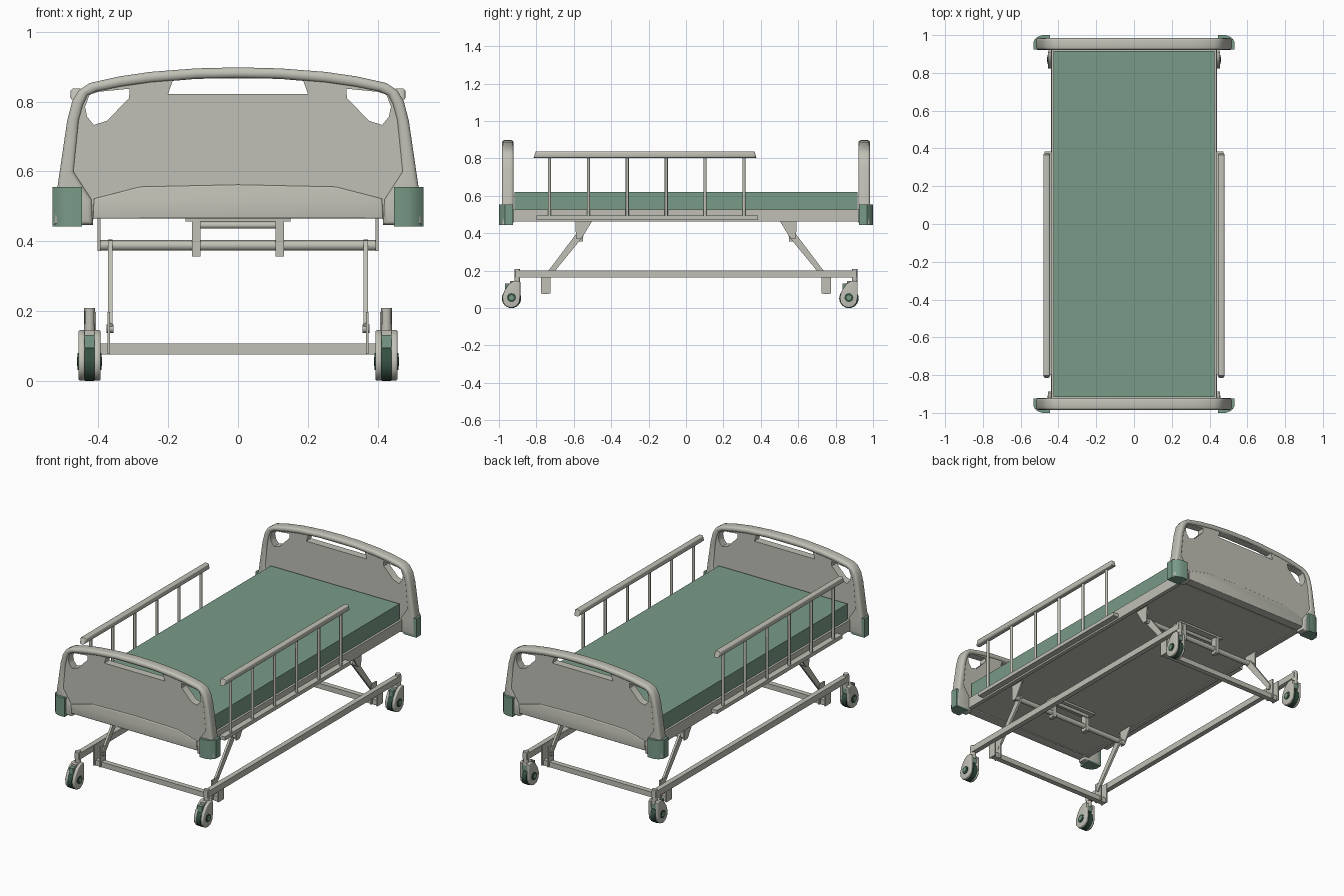
import bpy, bmesh, math
from mathutils import Vector

if "Cube" in bpy.data.objects:
    bpy.data.objects.remove(bpy.data.objects["Cube"])


def material(name, rgb):
    m = bpy.data.materials.new(name)
    m.diffuse_color = (*rgb, 1)
    m.use_nodes = True
    m.node_tree.nodes["Principled BSDF"].inputs["Base Color"].default_value = m.diffuse_color
    return m


GREY = material("warm_grey", (0.53, 0.53, 0.47))
GREEN = material("sage_green", (0.19, 0.325, 0.245))
TYRE = material("deep_green", (0.035, 0.08, 0.055))
R90 = math.pi / 2


def finish(ob, name, mat, bevel=0.0):
    ob.name = name
    ob.data.materials.clear()
    ob.data.materials.append(mat)
    if bevel:
        b = ob.modifiers.new("edge", 'BEVEL')
        b.width, b.segments = bevel, 2
    return ob


def box(name, x, y, z, mat, bevel=0.0):
    """Box from three (low, high) ranges."""
    r = (x, y, z)
    bpy.ops.mesh.primitive_cube_add(size=1, location=[(a + b) / 2 for a, b in r])
    ob = bpy.context.object
    for v in ob.data.vertices:
        v.co = [c * abs(b - a) for c, (a, b) in zip(v.co, r)]
    return finish(ob, name, mat, bevel)


def rod(name, p, q, radius, mat, sides=12):
    """Cylinder between two points."""
    p, q = Vector(p), Vector(q)
    bpy.ops.mesh.primitive_cylinder_add(vertices=sides, radius=radius, depth=(q - p).length,
                                        location=(p + q) / 2)
    ob = bpy.context.object
    ob.rotation_euler = (q - p).to_track_quat('Z', 'Y').to_euler()
    bpy.ops.object.shade_smooth_by_angle(angle=math.radians(50))
    return finish(ob, name, mat)


def plate(name, loops, plane, centre, depth, mat, bevel=0.0):
    """Filled outline (later loops are holes), thickened across its plane."""
    cu = bpy.data.curves.new(name, 'CURVE')
    cu.dimensions, cu.fill_mode = '2D', 'BOTH'
    cu.extrude, cu.bevel_depth, cu.offset = depth / 2 - bevel, bevel, -bevel
    cu.bevel_resolution = 2
    for loop in loops:
        s = cu.splines.new('POLY')
        s.points.add(len(loop) - 1)
        for pt, (u, v) in zip(s.points, loop):
            pt.co = (u, v, 0, 1)
        s.use_cyclic_u = True
    ob = bpy.data.objects.new(name, cu)
    bpy.context.collection.objects.link(ob)
    ob.location = centre
    ob.rotation_euler = {'xz': (R90, 0, 0), 'yz': (R90, 0, R90), 'xy': (0, 0, 0)}[plane]
    bpy.ops.object.select_all(action='DESELECT')
    ob.select_set(True)
    bpy.context.view_layer.objects.active = ob
    bpy.ops.object.convert(target='MESH')
    ob = bpy.context.object
    bm = bmesh.new()
    bm.from_mesh(ob.data)
    bmesh.ops.remove_doubles(bm, verts=bm.verts, dist=1e-5)
    bmesh.ops.recalc_face_normals(bm, faces=bm.faces)
    bm.to_mesh(ob.data)
    bm.free()
    bpy.ops.object.shade_smooth_by_angle(angle=math.radians(35))
    return finish(ob, name, mat)


def mirror(half):
    """Right half outline (bottom to top) to a full left-right outline."""
    return half + [(-x, z) for x, z in reversed(half) if x > 1e-6]


# ---- end boards: thick rim, panel with openings, lower apron, corner blocks
outer = [(0.527, 0.447), (0.517, 0.555), (0.489, 0.746), (0.474, 0.803), (0.455, 0.833),
         (0.425, 0.853), (0.34, 0.872), (0.25, 0.885), (0.12, 0.895), (0, 0.898)]
inner = [(0.415, 0.447), (0.418, 0.52), (0.47, 0.60), (0.455, 0.746), (0.443, 0.79),
         (0.43, 0.817), (0.405, 0.828), (0.335, 0.842), (0.25, 0.854), (0.12, 0.865), (0, 0.867)]
panel = [(0.42, 0.465), (0.48, 0.6), (0.468, 0.746), (0.455, 0.80), (0.42, 0.838),
         (0.25, 0.87), (0, 0.885)]
slot = mirror([(0.2, 0.822), (0.185, 0.866)])
grip = [(0.438, 0.785), (0.425, 0.82), (0.40, 0.828), (0.31, 0.837), (0.312, 0.81),
        (0.375, 0.745), (0.413, 0.733), (0.432, 0.757)]
apron = mirror([(0.416, 0.465), (0.412, 0.522), (0.28, 0.556), (0, 0.562)])
rim = mirror(outer) + list(reversed(mirror(inner)))
block = [(0.446, 0.924), (0.531, 0.924), (0.531, 0.967), (0.512, 0.99), (0.485, 1.0), (0.446, 1.0)]

for end, label in ((-1, "foot"), (1, "head")):
    y = end * 0.953
    plate(label + "_board_rim", [rim], 'xz', (0, y, 0), 0.062, GREY, 0.013)
    plate(label + "_board_panel", [mirror(panel), slot, grip, [(-a, b) for a, b in grip]],
          'xz', (0, y, 0), 0.046, GREY)
    plate(label + "_board_apron", [apron], 'xz', (0, y, 0), 0.056, GREY, 0.005)
    for s in (-1, 1):
        plate(label + "_corner_block", [[(s * a, end * b) for a, b in block]], 'xy',
              (0, 0, 0.499), 0.112, GREEN)

# ---- mattress and deck
box("mattress", (-0.425, 0.425), (-0.917, 0.917), (0.522, 0.62), GREEN)
box("deck_plate", (-0.416, 0.416), (-0.92, 0.92), (0.468, 0.522), GREY)
for s in (-1, 1):
    box("deck_side_rail", (s * 0.414, s * 0.438), (-0.925, 0.925), (0.462, 0.526), GREY)

# ---- side guards
guard_end = [(-0.815, 0.803), (0.376, 0.803), (0.366, 0.838), (-0.803, 0.838)]
for s in (-1, 1):
    x = s * 0.462
    plate("guard_top_rail", [guard_end], 'yz', (x, 0, 0), 0.036, GREY, 0.011)
    box("guard_bottom_bar", (s * 0.438, s * 0.474), (-0.80, 0.385), (0.472, 0.494), GREY)
    for i in range(6):
        py = -0.73 + i * 0.208
        rod("guard_post", (x, py, 0.49), (x, py, 0.81), 0.0085, GREY, 8)

# ---- lifting frame under the deck
gusset = [(0.592, 0.468), (0.50, 0.468), (0.55, 0.385), (0.56, 0.372), (0.588, 0.372)]
for e in (-1, 1):
    rod("lift_cross_tube", (-0.4, e * 0.568, 0.388), (0.4, e * 0.568, 0.388), 0.015, GREY)
    rod("centre_link_bar", (-0.12, e * 0.545, 0.446), (0.12, e * 0.545, 0.446), 0.01, GREY)
    box("centre_mount_plate", (-0.15, 0.15), (e * 0.52, e * 0.59), (0.457, 0.473), GREY)
    for s in (-1, 1):
        box("centre_hanger", (s * 0.108, s * 0.132), (e * 0.55, e * 0.588), (0.357, 0.47), GREY)
        plate("deck_gusset", [[(e * a, b) for a, b in gusset]], 'yz',
              (s * 0.398, 0, 0), 0.008, GREY)
        # slanted leg with a foot pivot
        leg = [(0.553, 0.405), (0.583, 0.402), (0.762, 0.165), (0.75, 0.14), (0.728, 0.165),
               (0.548, 0.385)]
        plate("slanted_leg", [[(e * a, b) for a, b in leg]], 'yz',
              (s * 0.366, 0, 0), 0.013, GREY)
        rod("leg_pivot", (s * 0.357, e * 0.748, 0.15), (s * 0.376, e * 0.748, 0.15), 0.012, GREY)
        # drop brackets holding the low crossbar
        for x in (0.37, 0.41):
            box("drop_bracket", (s * x - 0.004, s * x + 0.004), (e * 0.724, e * 0.776),
                (0.078, 0.198), GREY)
    box("low_crossbar", (-0.41, 0.41), (e * 0.735, e * 0.766), (0.076, 0.107), GREY)

# ---- base rails and casters
fork = [(0.016, 0.138), (0.006, 0.146), (-0.018, 0.146), (-0.045, 0.128), (-0.068, 0.095),
        (-0.08, 0.06), (-0.076, 0.03), (-0.058, 0.008), (-0.033, 0.001), (-0.008, 0.008),
        (0.01, 0.028), (0.016, 0.06)]
for s in (-1, 1):
    x = s * 0.425
    box("base_rail", (x - 0.015, x + 0.015), (-0.912, 0.912), (0.163, 0.2), GREY)
    for y in (-0.902, 0.902):
        hub = y - 0.031
        rod("caster_stem", (x, y, 0.125), (x, y, 0.209), 0.0155, GREY)
        for side in (-1, 1):
            cx = x + side * 0.0225
            plate("caster_cheek", [[(a + y, b) for a, b in fork]], 'yz',
                  (cx, 0, 0), 0.018, GREY, 0.005)
            edge = x + side * 0.031
            rod("hub_cap", (edge, hub, 0.056), (edge + side * 0.003, hub, 0.056), 0.024, TYRE)
            rod("hub_centre", (edge, hub, 0.056), (edge + side * 0.005, hub, 0.056), 0.013, GREEN)
        # green guard over the wheel, grey cap on top
        box("caster_cover", (x - 0.014, x + 0.014), (y - 0.066, y + 0.012), (0.095, 0.132), GREEN)
        box("caster_cap", (x - 0.014, x + 0.014), (y - 0.04, y + 0.012), (0.132, 0.144), GREY)
        rod("caster_wheel", (x - 0.014, hub, 0.052), (x + 0.014, hub, 0.052), 0.052, TYRE, 24)
